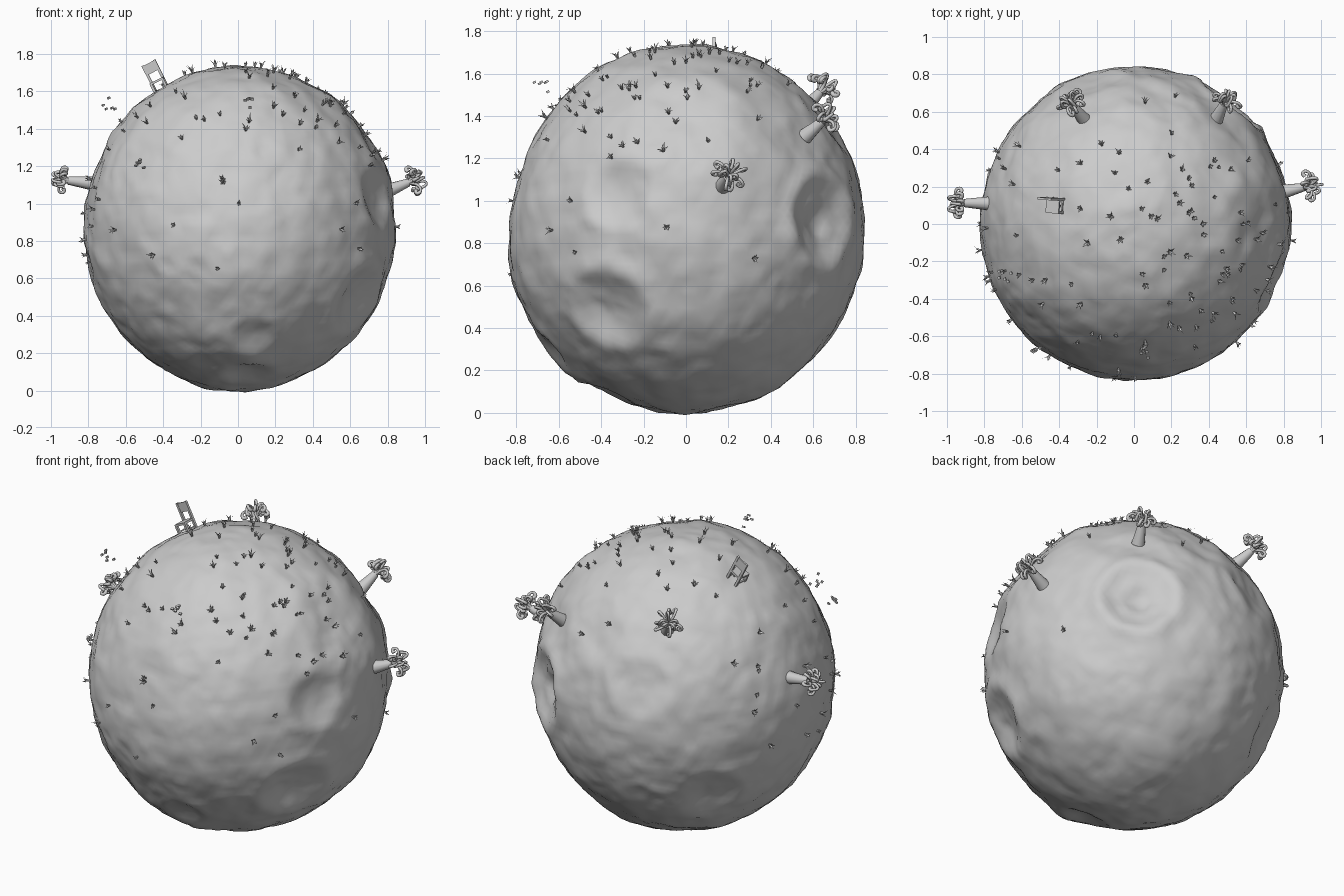
import bpy, bmesh, math, random
from mathutils import Vector, Matrix, noise

random.seed(7)
cube = bpy.data.objects.get("Cube")
if cube:
    bpy.data.objects.remove(cube, do_unlink=True)

stone = bpy.data.materials.new("light_grey")
stone.use_nodes = True
GREY = (0.6, 0.6, 0.6, 1)
stone.diffuse_color = GREY
stone.node_tree.nodes["Principled BSDF"].inputs["Base Color"].default_value = GREY

CENTRE = Vector((0, 0, 0.868))
RADII = Vector((0.822, 0.84, 0.868))

# Craters: position relative to the centre, radius, depth, rim height
CRATERS = [
    ((0.51, 0.65, 0.04), 0.22, 0.07, 0.018),
    ((0.51, 0.65, 0.04), 0.10, 0.012, 0.006),
    ((0.66, -0.02, 0.52), 0.27, 0.016, 0.006),
    ((0.65, -0.36, -0.38), 0.21, 0.055, 0.010),
    ((0.73, -0.31, 0.16), 0.18, 0.045, 0.004),
    ((0.08, -0.62, -0.56), 0.12, 0.025, 0.003),
    ((0.05, -0.36, -0.76), 0.14, 0.03, 0.004),
    ((-0.53, 0.52, -0.41), 0.20, 0.04, 0.004),
    ((-0.22, 0.77, 0.28), 0.18, 0.025, 0.003),
    ((0.15, 0.68, 0.50), 0.2, 0.015, 0.004),
]
CRATERS = [(Vector(p).normalized(), r / 0.85, d, h) for p, r, d, h in CRATERS]

# Broad swellings and hollows: position, width, height
SWELLS = [
    ((0.75, 0.1, 0.42), 0.45, 0.03),
    ((0.8, 0.1, -0.35), 0.4, 0.02),
    ((0, -0.6, -0.64), 0.22, 0.022),
    ((0, -0.78, 0.27), 0.4, -0.025),
    ((0, -0.8, -0.1), 0.35, 0.012),
]
SWELLS = [(Vector(p).normalized(), w, h) for p, w, h in SWELLS]


def surface(direction):
    """Point of the planet's surface in a direction from its centre."""
    n = direction.normalized()
    e = Vector(a / b for a, b in zip(n, RADII))
    radius = 1 / e.length
    for c, width, height in SWELLS:
        radius += height * math.exp(-((n - c).length / width) ** 2)
    for c, r, depth, rim in CRATERS:
        t = (n - c).length / r
        if t < 1:
            radius -= depth * (1 - t * t) ** 1.4
        radius += rim * math.exp(-((t - 1.05) / 0.25) ** 2)
    radius += 0.010 * noise.noise(n * 3.5) + 0.010 * noise.noise(n * 7)
    radius += 0.006 * noise.noise(n * 15)
    return CENTRE + n * radius


def finish(name, bm, smooth=False):
    mesh = bpy.data.meshes.new(name)
    bm.to_mesh(mesh)
    bm.free()
    mesh.materials.append(stone)
    obj = bpy.data.objects.new(name, mesh)
    bpy.context.collection.objects.link(obj)
    for p in mesh.polygons:
        p.use_smooth = smooth
    return obj


def select_only(obj):
    bpy.ops.object.select_all(action='DESELECT')
    obj.select_set(True)
    bpy.context.view_layer.objects.active = obj


def frame(origin, up):
    """Matrix whose z axis points along up."""
    return Matrix.Translation(origin) @ Vector(up).to_track_quat('Z', 'Y').to_matrix().to_4x4()


# Planet
bm = bmesh.new()
bmesh.ops.create_icosphere(bm, subdivisions=6, radius=1)
for v in bm.verts:
    v.co = surface(v.co)
finish("planet", bm, True)

# Trees: tapered trunk with hooked branches
HOOK = [(0, -0.01), (0.012, 0.02), (0.034, 0.052), (0.06, 0.064),
        (0.08, 0.046), (0.074, 0.022), (0.056, 0.03)]


def tree(name, base, axis, trunk=0.11):
    m = frame(Vector(base), axis) @ Matrix.Rotation(random.random() * 3, 4, 'Z')
    bm = bmesh.new()
    length = trunk + 0.03
    bmesh.ops.create_cone(bm, cap_ends=True, segments=12, radius1=0.038, radius2=0.022,
                          depth=length, matrix=m @ Matrix.Translation((0, 0, trunk - length / 2)))
    select_only(finish(name + "_trunk", bm, True))
    bpy.ops.object.shade_smooth_by_angle()

    curve = bpy.data.curves.new(name + "_branches", 'CURVE')
    curve.dimensions = '3D'
    curve.bevel_depth = 0.0085
    curve.bevel_resolution = 2
    curve.resolution_u = 4
    curve.use_fill_caps = True
    for ring, count, wide, tall in ((0, 7, 1.05, 0.8), (1, 5, 0.6, 1.3)):
        for i in range(count):
            a = math.tau * (i + 0.4 * ring) / count + random.uniform(-0.25, 0.25)
            twist = random.uniform(-0.12, 0.12)
            k = random.uniform(0.8, 1.08)
            s = curve.splines.new('BEZIER')
            s.bezier_points.add(len(HOOK) - 1)
            for j, (p, (r, h)) in enumerate(zip(s.bezier_points, HOOK)):
                x, b = r * wide * k, a + twist * j
                p.co = (x * math.cos(b), x * math.sin(b), trunk + h * tall * k)
                p.handle_left_type = p.handle_right_type = 'AUTO'
                p.radius = (1.3, 1.1, 0.9, 0.9, 1, 1.2, 1.3)[j]
    curve.materials.append(stone)
    branches = bpy.data.objects.new(name + "_branches", curve)
    bpy.context.collection.objects.link(branches)
    branches.matrix_world = m
    select_only(branches)
    bpy.ops.object.convert(target='MESH')


tree("right_tree", (-0.80, 0.11, 1.11), (-1, 0.02, 0.12))
tree("left_tree", (0.83, 0.18, 1.08), (0.9, 0.2, 0.36), 0.09)
tree("back_right_tree", (-0.28, 0.575, 1.45), (-0.4, 0.5, 0.55), 0.09)
tree("back_left_tree", (0.45, 0.58, 1.32), (0.35, 0.7, 0.62), 0.09)

# Chair: legs, seat, backrest
bm = bmesh.new()
lean = (Matrix.Translation((-0.405, 0.1, 1.6)) @ Matrix.Rotation(math.radians(-27), 4, 'Y')
        @ Matrix.Rotation(math.radians(-5), 4, 'Z'))


def box(bm, m, centre, size):
    bmesh.ops.create_cube(bm, size=1, matrix=m @ Matrix.Translation(centre) @ Matrix.Diagonal((*size, 1)))


for x in (-0.034, 0.034):
    box(bm, lean, (x, 0.035, 0.075), (0.014, 0.014, 0.19))
    box(bm, lean, (x, -0.035, 0.02), (0.014, 0.014, 0.08))
    box(bm, lean, (x, 0, 0.02), (0.008, 0.07, 0.008))
box(bm, lean, (0, 0, 0.062), (0.078, 0.085, 0.012))
box(bm, lean, (0, 0.035, 0.14), (0.06, 0.01, 0.055))
finish("chair", bm)

# Grass tufts: a few known spots seen from above, the rest scattered
SPOTS = [(0.2, 0.48), (0.22, 0.68), (-0.28, 0.32), (-0.1, 0.27), (0.07, 0.22), (0.3, 0.2),
         (-0.28, 0.08), (-0.12, 0.04), (0.04, 0.08), (0.4, 0.3), (0.3, 0.07), (0.42, 0.14),
         (-0.62, -0.06), (-0.24, -0.1), (-0.07, -0.08), (0.16, -0.17), (0.36, 0),
         (-0.48, -0.42), (-0.28, -0.42), (-0.18, -0.6), (0.06, -0.32), (0.24, -0.55),
         (0.53, -0.47), (0.7, -0.22), (0.64, -0.08), (-0.7, 0.3), (-0.72, 0.35),
         (-0.3, -0.63), (0.45, -0.3), (0.06, -0.63), (-0.17, 0.42), (0.06, 0.65)]
spots = []
for x, y in SPOTS:
    flat = (x / RADII.x) ** 2 + (y / RADII.y) ** 2
    spots.append(Vector((x, y, RADII.z * math.sqrt(max(0.02, 1 - flat)))))
while len(spots) < 78:
    spots.append(Vector((random.gauss(0.22, 0.33), random.gauss(-0.2, 0.36), 0.75)))
while len(spots) < 115:
    n = Vector([random.gauss(0, 1) for _ in range(3)]).normalized()
    if -0.25 < n.z < 0.8 and n.y < 0.5:
        spots.append(n)

bm = bmesh.new()
for n in spots:
    m = frame(surface(n), n)
    size = random.uniform(0.025, 0.045)
    for i in range(6):
        a = math.tau * i / 6 + random.uniform(-0.4, 0.4)
        out = Vector((math.cos(a), math.sin(a), 0))
        side = Vector((-out.y, out.x, 0)) * 0.0045
        h = size * random.uniform(0.6, 1.1)
        mid = out * h * 0.25 + Vector((0, 0, h * 0.6))
        tip = out * h * 0.65 + Vector((0, 0, h))
        foot = Vector((0, 0, -0.008))
        a1, a2, b1, b2, c = [bm.verts.new(m @ p) for p in (foot - side, foot + side, mid - side, mid + side, tip)]
        bm.faces.new((a1, a2, b2, b1))
        bm.faces.new((b1, b2, c))
finish("grass_tufts", bm)

# Floating pebbles in small clusters
bm = bmesh.new()
for spot in ((-0.69, -0.28, 1.53), (0.05, -0.68, 1.54), (-0.53, -0.67, 1.2)):
    for _ in range(6):
        p = Vector(spot) + Vector([random.uniform(-0.035, 0.035) for _ in range(3)])
        box(bm, frame(p, spot), (0, 0, 0), (0.016, 0.014, 0.01))
finish("pebbles", bm)
